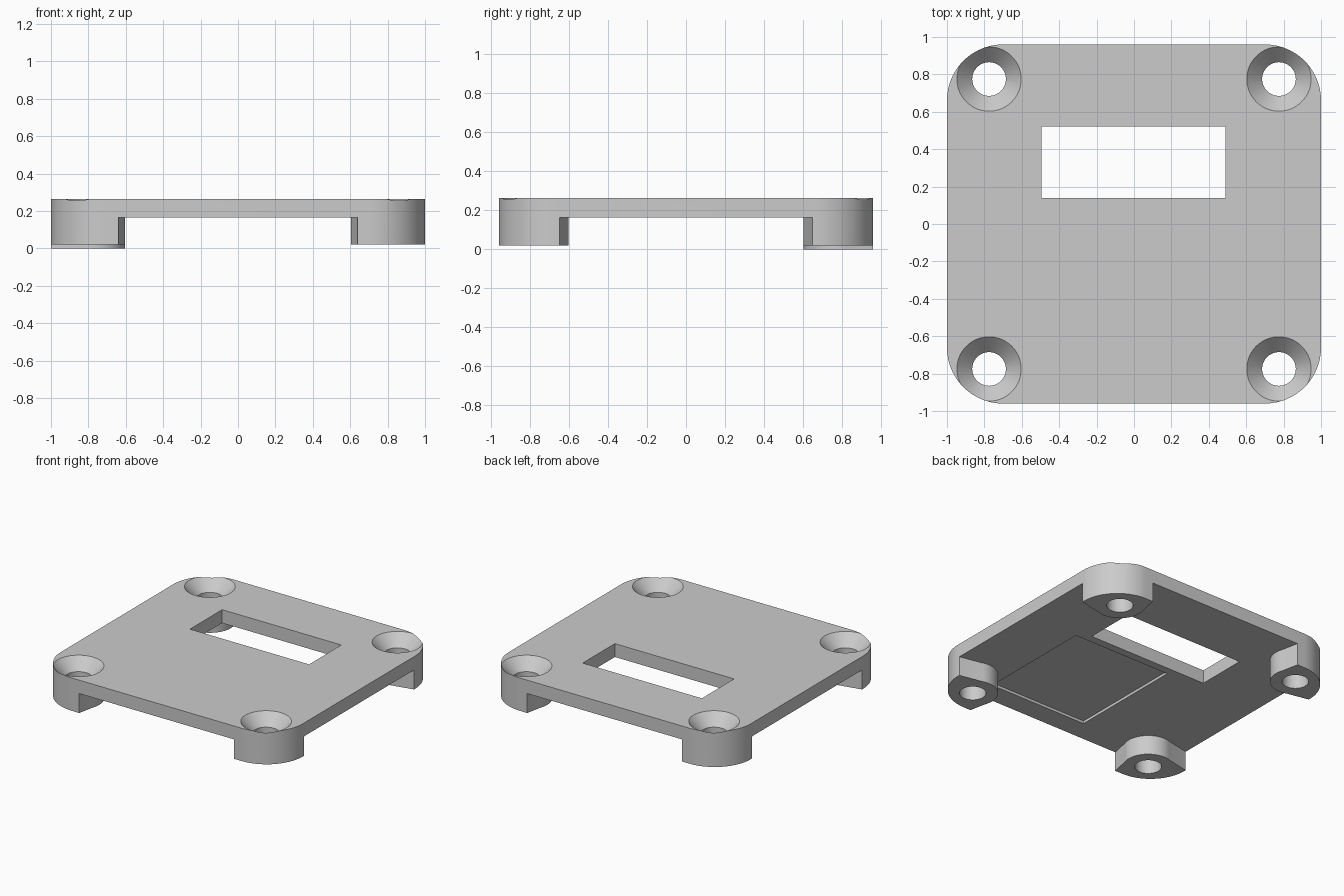
import bpy, bmesh
from math import cos, sin, radians

if "Cube" in bpy.data.objects:
    bpy.data.objects.remove(bpy.data.objects["Cube"], do_unlink=True)

TOP, PLATE_BOTTOM, BOSS_BOTTOM = 0.265, 0.165, 0.02
HOLE = 0.775                  # screw hole offset from the centre on both axes
HOLE_R, SINK_R, BOSS_R = 0.09, 0.172, 0.172
SINK_DEPTH = 0.085
QUADRANTS = [(1, 1), (-1, 1), (-1, -1), (1, -1)]

grey = bpy.data.materials.new("plain grey")
grey.use_nodes = True
colour = (0.6, 0.6, 0.6, 1)
grey.diffuse_color = colour
grey.node_tree.nodes["Principled BSDF"].inputs["Base Color"].default_value = colour


def arc(cx, cy, r, start, end, steps):
    angles = [radians(start + (end - start) * i / steps) for i in range(steps + 1)]
    return [(cx + r * cos(a), cy + r * sin(a)) for a in angles]


def mirrored_loop(corner):
    """Repeat the points of one quadrant in all four, as one closed loop."""
    loop = []
    for sx, sy in QUADRANTS:
        points = corner if sx * sy > 0 else corner[::-1]
        loop += [(sx * x, sy * y) for x, y in points]
    return loop


def add_object(name, bm):
    bmesh.ops.recalc_face_normals(bm, faces=bm.faces)
    mesh = bpy.data.meshes.new(name)
    bm.to_mesh(mesh)
    bm.free()
    mesh.materials.append(grey)
    obj = bpy.data.objects.new(name, mesh)
    bpy.context.collection.objects.link(obj)
    return obj


def prism(name, outline, z0, z1):
    bm = bmesh.new()
    face = bm.faces.new([bm.verts.new((x, y, z0)) for x, y in outline])
    top = bmesh.ops.extrude_face_region(bm, geom=[face])["geom"]
    verts = [v for v in top if isinstance(v, bmesh.types.BMVert)]
    bmesh.ops.translate(bm, verts=verts, vec=(0, 0, z1 - z0))
    return add_object(name, bm)


def rect(x0, x1, y0, y1):
    return [(x0, y0), (x1, y0), (x1, y1), (x0, y1)]


def screw_cutter(x, y):
    """Through hole with a conical countersink, as a stack of rings."""
    rise = 0.03
    slope = (SINK_R - HOLE_R) / SINK_DEPTH
    profile = [(HOLE_R, -0.1), (HOLE_R, TOP - SINK_DEPTH),
               (SINK_R + rise * slope, TOP + rise)]
    bm = bmesh.new()
    rings = [[bm.verts.new((px, py, z)) for px, py in arc(x, y, r, 0, 360, 64)[:-1]]
             for r, z in profile]
    for low, high in zip(rings, rings[1:]):
        for i in range(len(low)):
            j = (i + 1) % len(low)
            bm.faces.new((low[i], low[j], high[j], high[i]))
    bm.faces.new(rings[0])
    bm.faces.new(rings[-1])
    return add_object("screw_cutter", bm)


def cut(target, cutter):
    mod = target.modifiers.new("cut", "BOOLEAN")
    mod.operation = "DIFFERENCE"
    mod.solver = "EXACT"
    mod.object = cutter
    bpy.ops.object.modifier_apply(modifier=mod.name)
    bpy.data.objects.remove(cutter, do_unlink=True)


# Rounded block that becomes the plate and its corner bosses
cover = prism("mounting_cover", mirrored_loop(arc(0.70, 0.66, 0.3, 0, 90, 24)), 0, TOP)
bpy.ops.object.select_all(action="DESELECT")
bpy.context.view_layer.objects.active = cover
cover.select_set(True)

# Clear the underside, leaving a rounded boss at each corner
boss_edge = [(1.2, 0.69)] + arc(HOLE, HOLE, BOSS_R, 290, 160, 24) + [(0.69, 1.2)]
cut(cover, prism("underside_cutter", mirrored_loop(boss_edge), -0.1, PLATE_BOTTOM))

# Shorten three bosses; the back one on the right stays longer
cut(cover, prism("boss_trim", [(-1.2, -1.2), (1.2, -1.2), (1.2, 1.2),
                               (0, 1.2), (0, 0), (-1.2, 0)], -0.1, BOSS_BOTTOM))

# Window, and shallow recess on the underside
cut(cover, prism("window_cutter", rect(-0.495, 0.49, 0.14, 0.52), -0.1, 0.4))
cut(cover, prism("recess_cutter", rect(-0.225, 0.58, -0.8, 0.08), 0.1, PLATE_BOTTOM + 0.02))

# Countersunk screw holes
for sx, sy in QUADRANTS:
    cut(cover, screw_cutter(sx * HOLE, sy * HOLE))

bpy.ops.object.shade_smooth_by_angle(angle=radians(30))
